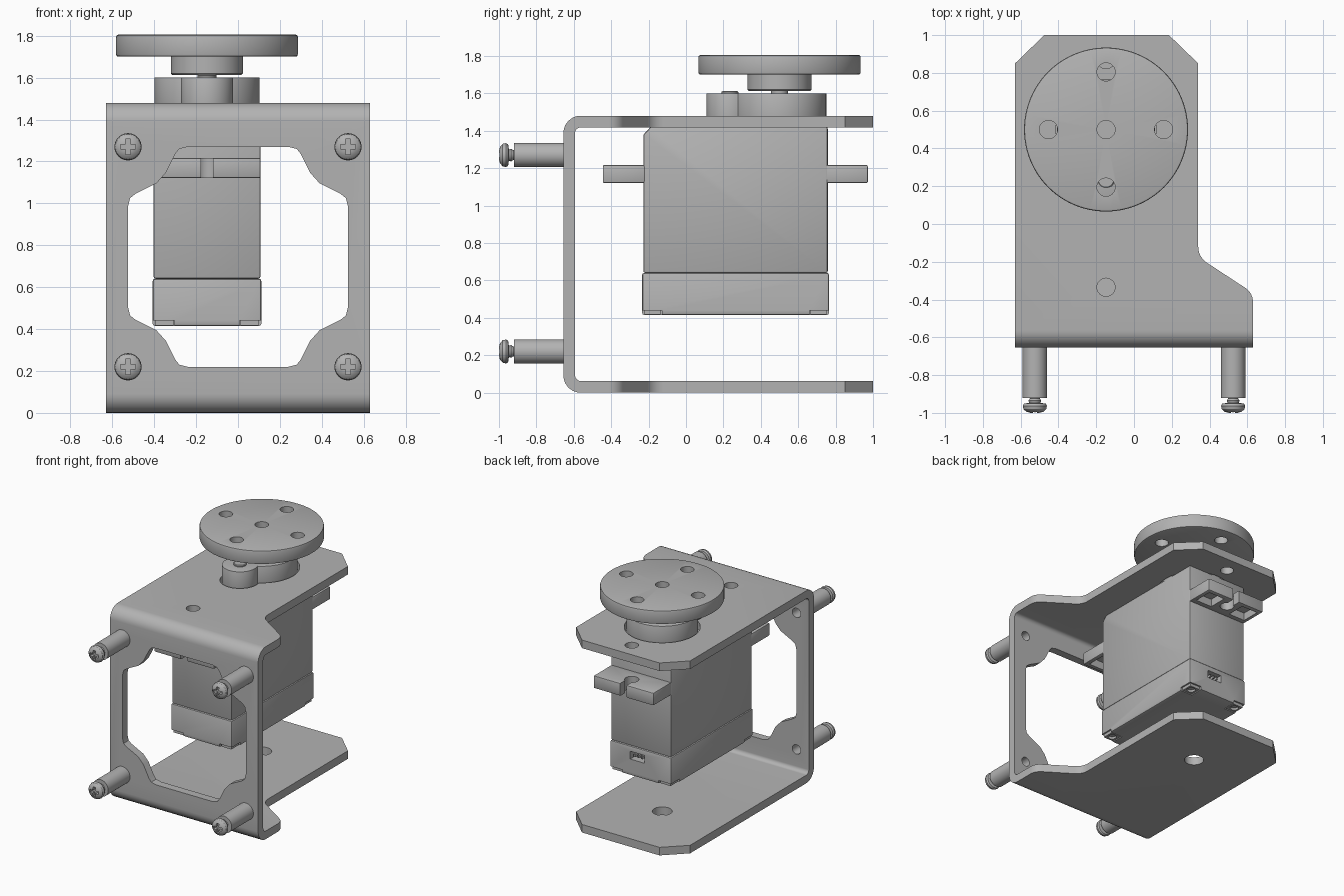
import bpy, bmesh, math
from mathutils import Vector, Matrix

cube = bpy.data.objects.get("Cube")
if cube:
    bpy.data.objects.remove(cube, do_unlink=True)

grey = bpy.data.materials.new("plain_grey")
grey.use_nodes = True
tone = (0.45, 0.45, 0.45, 1)
grey.diffuse_color = tone
grey.node_tree.nodes["Principled BSDF"].inputs["Base Color"].default_value = tone

parts = []
CX, CY = -0.148, 0.5      # output axis of the motor
MID = 0.745               # height of the front panel centre


def finish(name, bm):
    bmesh.ops.recalc_face_normals(bm, faces=bm.faces)
    mesh = bpy.data.meshes.new(name)
    bm.to_mesh(mesh)
    bm.free()
    mesh.materials.append(grey)
    ob = bpy.data.objects.new(name, mesh)
    bpy.context.collection.objects.link(ob)
    parts.append(ob)
    return ob


def prism(name, pts, axis, lo, hi):
    """Extrude a 2D outline along an axis."""
    place = {"X": lambda u, v: (lo, u, v), "Y": lambda u, v: (u, lo, v),
             "Z": lambda u, v: (u, v, lo)}[axis]
    bm = bmesh.new()
    face = bm.faces.new([bm.verts.new(place(*p)) for p in pts])
    ext = bmesh.ops.extrude_face_region(bm, geom=[face])
    shift = Vector([(hi - lo) * (a == axis) for a in "XYZ"])
    verts = [g for g in ext["geom"] if isinstance(g, bmesh.types.BMVert)]
    bmesh.ops.translate(bm, verts=verts, vec=shift)
    return finish(name, bm)


def box(name, x0, x1, y0, y1, z0, z1):
    return prism(name, [(x0, y0), (x1, y0), (x1, y1), (x0, y1)], "Z", z0, z1)


def circle(u, v, r, n=40):
    return [(u + r * math.cos(math.tau * i / n), v + r * math.sin(math.tau * i / n))
            for i in range(n)]


def rounded(corners, steps=6):
    """Round each (u, v, radius) corner of an outline."""
    out = []
    for i, (u, v, r) in enumerate(corners):
        p = Vector((u, v))
        if not r:
            out.append((u, v))
            continue
        a = (Vector(corners[i - 1][:2]) - p).normalized()
        b = (Vector(corners[(i + 1) % len(corners)][:2]) - p).normalized()
        half = a.angle(b) / 2
        s = p + a * (r / math.tan(half))
        e = p + b * (r / math.tan(half))
        c = p + (a + b).normalized() * (r / math.sin(half))
        for k in range(steps + 1):
            d = (s - c).lerp(e - c, k / steps).normalized() * r
            out.append(tuple(c + d))
    return out


def lathe(name, profile, loc, closed=False, to_front=False, n=40):
    """Spin a (radius, height) profile round z; optionally point it at -y."""
    bm = bmesh.new()
    vs = [bm.verts.new((r, 0, h)) for r, h in profile]
    pairs = list(zip(vs, vs[1:])) + ([(vs[-1], vs[0])] if closed else [])
    edges = [bm.edges.new(p) for p in pairs]
    bmesh.ops.spin(bm, geom=vs + edges, cent=(0, 0, 0), axis=(0, 0, 1),
                   angle=math.tau, steps=n)
    bmesh.ops.remove_doubles(bm, verts=bm.verts, dist=1e-5)
    if to_front:
        bm.transform(Matrix.Rotation(math.pi / 2, 4, "X"))
    bm.transform(Matrix.Translation(loc))
    return finish(name, bm)


def apply(ob, mod):
    bpy.context.view_layer.objects.active = ob
    bpy.ops.object.modifier_apply(modifier=mod.name)


def cut(ob, *cutters, op="DIFFERENCE"):
    for c in cutters:
        m = ob.modifiers.new("cut", "BOOLEAN")
        m.operation, m.solver, m.object = op, "EXACT", c
        apply(ob, m)
        parts.remove(c)
        bpy.data.objects.remove(c, do_unlink=True)
    return ob


def bevel(ob, width, segments=2):
    m = ob.modifiers.new("bevel", "BEVEL")
    m.width, m.segments, m.limit_method = width, segments, "ANGLE"
    m.angle_limit = math.radians(40)
    apply(ob, m)
    return ob


# Bent bracket: a U section trimmed by the plate outline
FRONT, T, TOP = -0.655, 0.062, 1.48
section = rounded([(1.05, 0, 0), (FRONT, 0, 0.09), (FRONT, TOP, 0.09), (1.05, TOP, 0),
                   (1.05, TOP - T, 0), (FRONT + T, TOP - T, 0.03),
                   (FRONT + T, T, 0.03), (1.05, T, 0)])
bracket = prism("bracket", section, "X", -0.63, 0.63)
outline = rounded([(-0.7, -0.7, 0), (0.63, -0.7, 0), (0.63, -0.365, 0.09),
                   (0.34, -0.175, 0.1), (0.34, 0.85, 0), (0.185, 1, 0),
                   (-0.475, 1, 0), (-0.63, 0.85, 0), (-0.63, 0.2, 0), (-0.7, 0.2, 0)])
cut(bracket, prism("trim", outline, "Z", -0.1, 1.6), op="INTERSECT")

# Front window, mirrored from one corner
corner = [(0.525, 0.24), (0.515, 0.28), (0.49, 0.30), (0.39, 0.35), (0.345, 0.40),
          (0.30, 0.49), (0.28, 0.515), (0.24, 0.525)]
upper = corner + [(-u, v) for u, v in reversed(corner)]
window = upper + [(u, -v) for u, v in reversed(upper)]
cut(bracket, prism("window", [(u, v + MID) for u, v in window], "Y", -0.8, -0.5))

# Bracket holes
mounts = [(sx * 0.525, MID + sz * 0.525) for sx in (-1, 1) for sz in (-1, 1)]
for x, z in mounts:
    cut(bracket, prism("hole", circle(x, z, 0.036, 24), "Y", -0.8, -0.5))
for y in (-0.335, 0.87):
    cut(bracket, prism("hole", circle(CX, y, 0.048), "Z", 1.3, 1.6))
cut(bracket, prism("hole", circle(CX, CY, 0.07), "Z", -0.1, 0.2),
    prism("hole", circle(CX, CY, 0.265, 64), "Z", 1.3, 1.6),
    prism("hole", circle(CX, 0.235, 0.14), "Z", 1.3, 1.6))

# Standoffs and cross-head screws
thread = []
for i in range(8):
    h = 0.10 + i * 0.024
    thread += [(0.026, h), (0.034, h + 0.012)]
for x, z in mounts:
    lathe("standoff", [(0.036, 0), (0.065, 0), (0.065, 0.265), (0.036, 0.265)],
          (x, FRONT, z), closed=True, to_front=True)
    screw = lathe("screw", [(0, 0.10)] + thread + [(0.03, 0.292), (0.058, 0.296),
                  (0.064, 0.308), (0.06, 0.325), (0.045, 0.339), (0.025, 0.345), (0, 0.345)],
                  (x, FRONT, z), to_front=True, n=32)
    w, s = 0.036, 0.011
    cut(screw, box("slot", x - w, x + w, -1.1, -0.975, z - s, z + s),
        box("slot", x - s, x + s, -1.1, -0.975, z - w, z + w))

# Motor upper case, with a sloped front top edge
X0, X1 = -0.403, 0.107
case = [(-0.228, 0.64), (0.758, 0.64), (0.758, 1.42), (-0.19, 1.42), (-0.228, 1.38)]
bevel(prism("motor_upper_case", case, "X", X0, X1), 0.01)

# Motor lower case with corner feet and cable socket
lower = bevel(box("motor_lower_case", X0 - 0.004, X1 + 0.004, -0.234, 0.764, 0.415, 0.64), 0.01)
cut(lower, box("socket", -0.18, -0.06, 0.7, 0.8, 0.54, 0.6))
for i in range(3):
    px = -0.15 + i * 0.03
    box("socket_pin", px - 0.006, px + 0.006, 0.69, 0.755, 0.56, 0.58)
for sx, cx in ((1, X0 - 0.004), (-1, X1 + 0.004)):
    for sy, cy in ((1, -0.234), (-1, 0.764)):
        def span(c, s, near, far):
            return sorted((c + s * near, c + s * far))
        cut(lower, box("notch", *span(cx, sx, -0.02, 0.105), *span(cy, sy, -0.02, 0.105),
                       0.38, 0.44))
        foot = box("foot", *span(cx, sx, 0.012, 0.098), *span(cy, sy, 0.012, 0.098),
                   0.417, 0.445)
        cut(foot, prism("bore", circle(cx + sx * 0.055, cy + sy * 0.055, 0.03, 20), "Z", 0.4, 0.435))

# Mounting ears, each with a slotted hole and two pockets underneath
for root, tip, hole in ((-0.22, -0.445, -0.335), (0.75, 0.972, 0.87)):
    ear = bevel(box("mounting_ear", X0, X1, min(root, tip), max(root, tip), 1.12, 1.217), 0.008)
    lo, hi = sorted((hole, tip * 1.1))
    cut(ear, prism("hole", circle(CX, hole, 0.05, 32), "Z", 1, 1.3),
        box("slot", CX - 0.028, CX + 0.028, lo, hi, 1, 1.3))
    for s in (-1, 1):
        xa, xb = sorted((CX + s * 0.085, CX + s * 0.225))
        cut(ear, box("pocket", xa, xb, hole - 0.075, hole + 0.07, 1, 1.18))

# Gear housing: large and small drums, with a pin on the small one
housing = prism("gear_housing", circle(CX, CY, 0.25, 72), "Z", 1.4, 1.6)
cut(housing, prism("small_drum", circle(CX, 0.235, 0.125, 48), "Z", 1.4, 1.6), op="UNION")
bevel(housing, 0.012)
lathe("housing_pin", [(0, 1.59), (0.045, 1.59), (0.045, 1.608), (0.04, 1.612), (0, 1.612)],
      (CX, 0.235, 0))

# Output shaft, hub and round horn
lathe("output_shaft", [(0, 1.59), (0.045, 1.59), (0.045, 1.66), (0, 1.66)], (CX, CY, 0))
lathe("horn_hub", [(0, 1.613), (0.165, 1.613), (0.172, 1.62), (0.172, 1.705), (0, 1.705)],
      (CX, CY, 0), n=64)
horn = lathe("horn_disc", [(0, 1.7), (0.423, 1.7), (0.431, 1.703), (0.434, 1.712),
             (0.434, 1.793), (0.431, 1.802), (0.423, 1.805), (0, 1.805)], (CX, CY, 0), n=96)
for dx, dy in ((0, 0), (1, 0), (-1, 0), (0, 1), (0, -1)):
    cut(horn, prism("hole", circle(CX + dx * 0.305, CY + dy * 0.305, 0.048), "Z", 1.6, 1.9))

# Smooth round surfaces, keep creases crisp
bpy.ops.object.select_all(action="DESELECT")
for ob in parts:
    ob.select_set(True)
bpy.context.view_layer.objects.active = bracket
bpy.ops.object.shade_smooth_by_angle(angle=math.radians(30))
